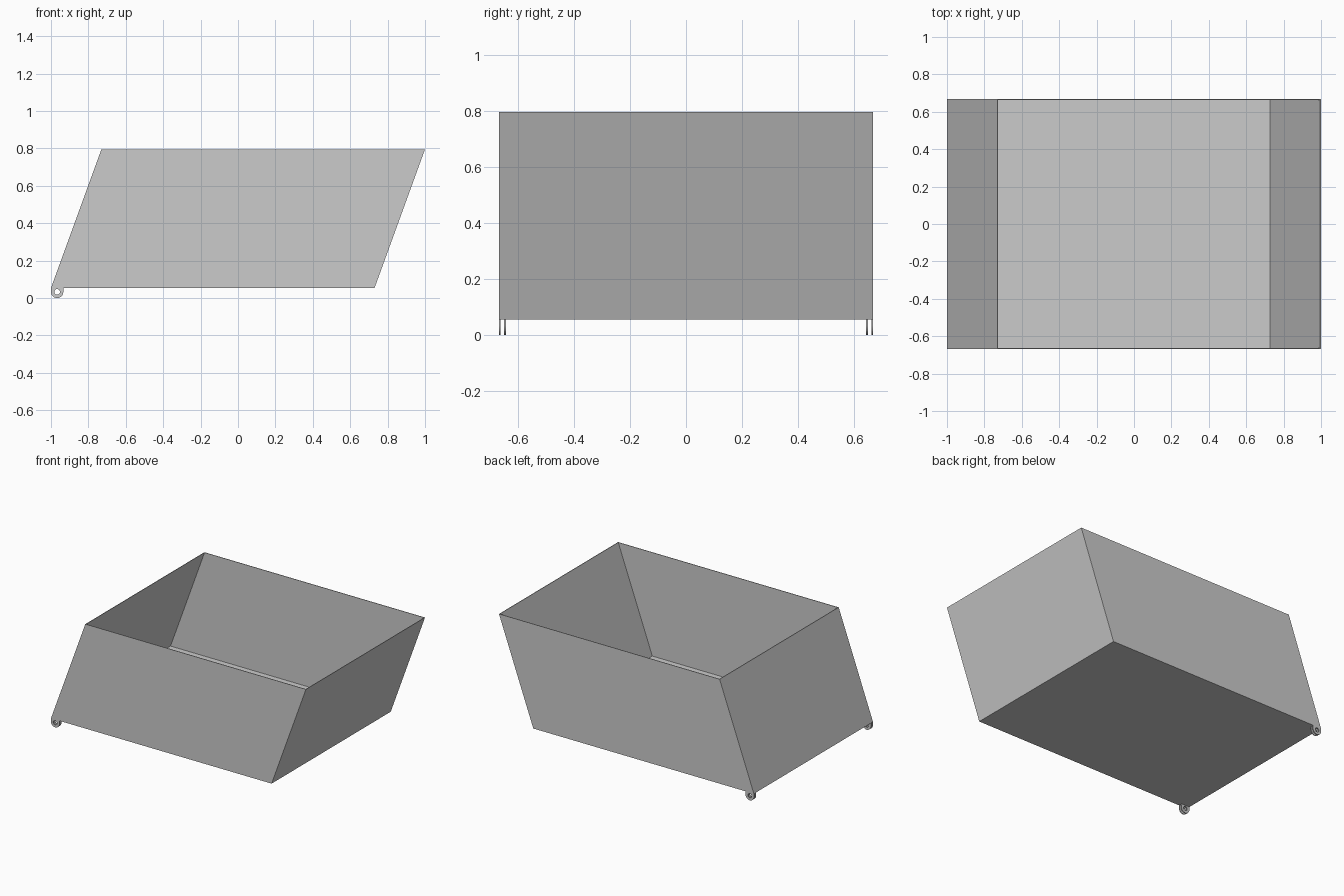
import bpy, bmesh, math
from mathutils import Matrix, Vector

cube = bpy.data.objects.get("Cube")
if cube:
    bpy.data.objects.remove(cube, do_unlink=True)

BOTTOM, TOP = 0.055, 0.795
LENGTH, HALF_W = 1.73, 0.667
WALL = 0.006
LEAN = 0.269 / (TOP - BOTTOM)      # forward slant of the end walls
EYE = Vector((-0.967, 0, 0.033))   # hinge axis
EYE_R, HOLE_R = 0.033, 0.015

grey = bpy.data.materials.new("light_grey")
grey.use_nodes = True
grey.diffuse_color = (0.6, 0.6, 0.6, 1)
grey.node_tree.nodes["Principled BSDF"].inputs["Base Color"].default_value = (0.6, 0.6, 0.6, 1)


def add_object(name, bm):
    bmesh.ops.recalc_face_normals(bm, faces=bm.faces)
    mesh = bpy.data.meshes.new(name)
    bm.to_mesh(mesh)
    bm.free()
    mesh.materials.append(grey)
    obj = bpy.data.objects.new(name, mesh)
    bpy.context.collection.objects.link(obj)
    return obj


def build_tub():
    # Slanted block, hollowed from the top with thin walls
    bm = bmesh.new()
    height = TOP - BOTTOM
    bmesh.ops.create_cube(bm, size=1)
    bmesh.ops.scale(bm, vec=(LENGTH, 2 * HALF_W, height), verts=bm.verts)
    shear = Matrix.Identity(4)
    shear[0][2] = LEAN
    bmesh.ops.transform(bm, matrix=shear, verts=bm.verts)
    bmesh.ops.translate(bm, vec=(0, 0, (TOP + BOTTOM) / 2), verts=bm.verts)
    bm.faces.ensure_lookup_table()
    top = max(bm.faces, key=lambda f: f.calc_center_median().z)
    bmesh.ops.inset_region(bm, faces=[top], thickness=WALL)
    out = bmesh.ops.extrude_discrete_faces(bm, faces=[top])
    depth = height - WALL
    bmesh.ops.translate(bm, vec=(-LEAN * depth, 0, -depth), verts=out["faces"][0].verts)
    return add_object("open_tub", bm)


def build_lug(name, y):
    # Round eye plate with a square upper end that meets the tub
    bm = bmesh.new()
    steps = 32
    rise = BOTTOM - EYE.z
    inner, outer = [], []
    for i in range(steps):
        a = math.tau * i / steps
        d = Vector((math.cos(a), 0, math.sin(a)))
        reach = EYE_R
        if d.z > 0:
            reach = min(EYE_R / max(abs(d.x), 1e-6), rise / d.z)
        base = EYE + Vector((0, y - WALL / 2, 0))
        inner.append(bm.verts.new(base + d * HOLE_R))
        outer.append(bm.verts.new(base + d * reach))
    for i in range(steps):
        j = (i + 1) % steps
        bm.faces.new((inner[i], inner[j], outer[j], outer[i]))
    out = bmesh.ops.extrude_face_region(bm, geom=bm.faces[:])
    moved = [v for v in out["geom"] if isinstance(v, bmesh.types.BMVert)]
    bmesh.ops.translate(bm, vec=(0, WALL, 0), verts=moved)
    return add_object(name, bm)


build_tub()
# A pair of hinge plates at each side
for side, sign in (("front", -1), ("back", 1)):
    build_lug(side + "_outer_hinge_plate", sign * (HALF_W - WALL / 2))
    build_lug(side + "_inner_hinge_plate", sign * (HALF_W - 0.022))
